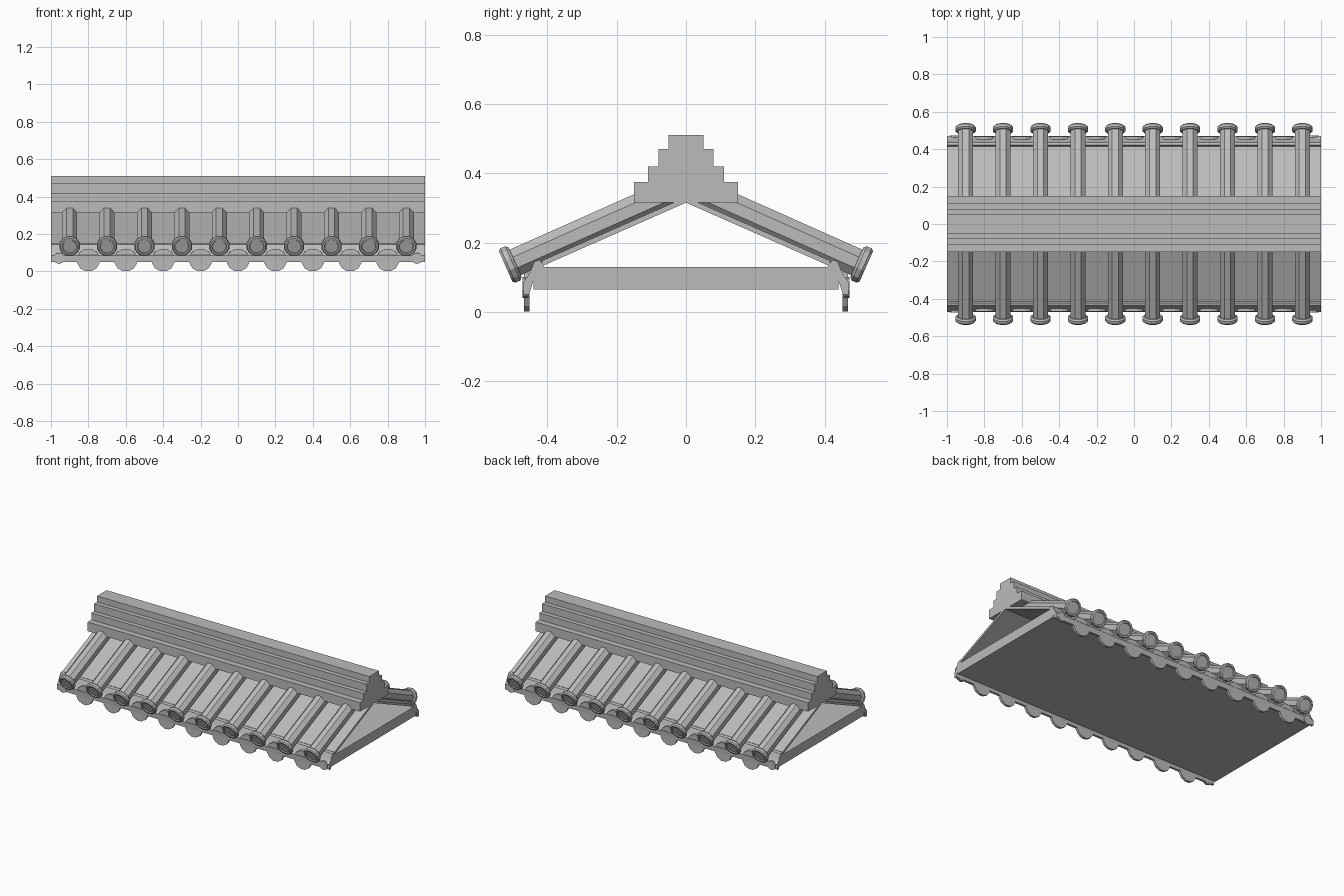
import bpy, math
from mathutils import Vector

if "Cube" in bpy.data.objects:
    bpy.data.objects.remove(bpy.data.objects["Cube"])

mat = bpy.data.materials.new("tile_grey")
mat.diffuse_color = (0.5, 0.5, 0.5, 1)
mat.use_nodes = True
mat.node_tree.nodes["Principled BSDF"].inputs["Base Color"].default_value = mat.diffuse_color


def make(name, verts, faces):
    me = bpy.data.meshes.new(name)
    me.from_pydata([tuple(v) for v in verts], [], faces)
    me.update()
    me.materials.append(mat)
    ob = bpy.data.objects.new(name, me)
    bpy.context.collection.objects.link(ob)
    return ob


def extrude_x(name, profile, x0=-1.0, x1=1.0):
    """Extrude a (y, z) outline along x; outline is counter-clockwise."""
    if sum(a[0] * b[1] - b[0] * a[1]
           for a, b in zip(profile, profile[1:] + profile[:1])) < 0:
        profile = profile[::-1]
    n = len(profile)
    verts = [(x, y, z) for x in (x0, x1) for y, z in profile]
    faces = [(i, (i + 1) % n, n + (i + 1) % n, n + i)[::-1] for i in range(n)]
    faces += [tuple(range(n))[::-1], tuple(range(n, 2 * n))]
    return make(name, verts, [f for f in faces])


def lathe(name, origin, axis, rings, sides):
    """Revolve (distance, radius) rings around an axis in the yz plane."""
    axis = Vector(axis).normalized()
    u = Vector((1, 0, 0))
    v = axis.cross(u)
    verts, faces = [], []
    for d, r in rings:
        for k in range(sides):
            a = 2 * math.pi * (k + 0.5) / sides
            verts.append(Vector(origin) + axis * d + (u * math.cos(a) + v * math.sin(a)) * r)
    for j in range(len(rings) - 1):
        for k in range(sides):
            a, b = j * sides + k, j * sides + (k + 1) % sides
            faces.append((a, b, b + sides, a + sides))
    faces.append(tuple(range(sides))[::-1])
    faces.append(tuple(range((len(rings) - 1) * sides, len(rings) * sides)))
    return make(name, verts, faces)


# Stepped ridge
steps = [(0.15, 0.315, 0.375), (0.11, 0.375, 0.42), (0.08, 0.42, 0.47), (0.05, 0.47, 0.51)]
right = [(w, z) for w, z0, z1 in steps for z in (z0, z1)]
extrude_x("ridge", right + [(-w, z) for w, z in reversed(right)])

# Flat base under the open gables
extrude_x("base_beam", [(-0.44, 0.065), (0.44, 0.065), (0.44, 0.13), (-0.44, 0.13)])

SLOPE = 0.445
for s, side in ((-1, "front"), (1, "back")):
    # Thin sloping roof deck
    extrude_x(side + "_roof_deck", [(0, 0.315), (s * 0.415, 0.132),
                                    (s * 0.415, 0.148), (0, 0.331)])
    # Leaning eave strip
    extrude_x(side + "_eave_strip", [(s * y, z) for y, z in (
        (0.408, 0.13), (0.422, 0.15), (0.437, 0.145), (0.452, 0.11),
        (0.47, 0.085), (0.468, 0.05), (0.453, 0.05), (0.44, 0.09))])

    # Round tile rows with rimmed end caps
    axis = Vector((0, s, -SLOPE)).normalized()
    for i in range(10):
        x = -0.9 + 0.2 * i
        lathe(side + "_round_tile", (x, s * 0.03, 0.362 - SLOPE * 0.03), axis,
              [(0, 0.0435), (0.525, 0.0435)], 8)
        lathe(side + "_tile_cap", (x, s * 0.52, 0.131), axis,
              [(-0.03, 0.048), (-0.022, 0.056), (-0.007, 0.056), (0, 0.05),
               (0, 0.04), (-0.006, 0.037)], 12)

    # Hanging drip scallops, with small ones at the ends
    for i in range(9):
        lathe(side + "_drip_scallop", (-0.8 + 0.2 * i, s * 0.46, 0.061), (0, s, 0),
              [(-0.008, 0.062), (0.008, 0.062)], 12)
    for x in (-0.957, 0.957):
        lathe(side + "_end_scallop", (x, s * 0.462, 0.07), (0, s, 0),
              [(-0.008, 0.03), (0.01, 0.03)], 10)
